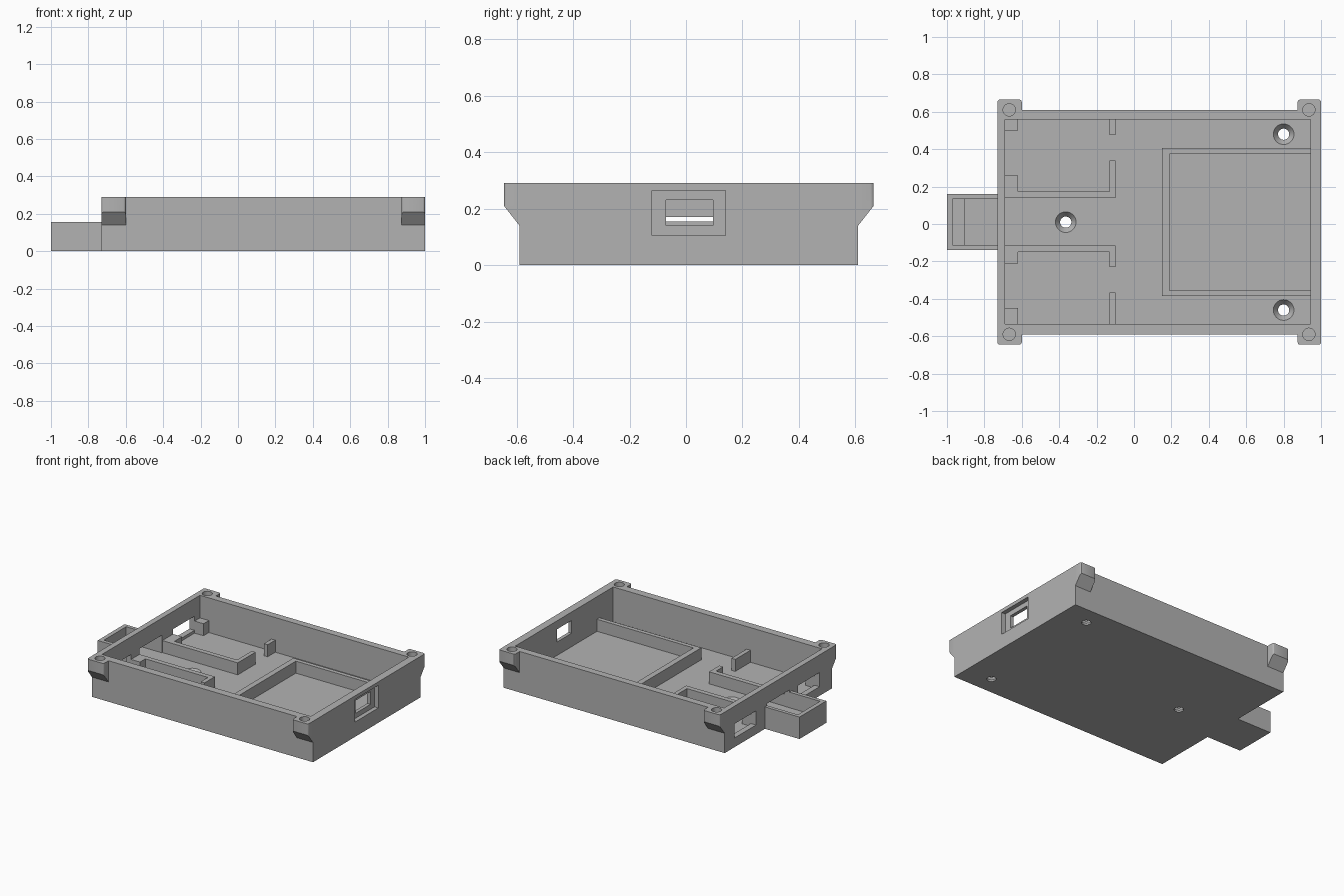
import bpy
import bmesh
import math

cube = bpy.data.objects.get("Cube")
if cube:
    bpy.data.objects.remove(cube, do_unlink=True)

# Single plain plastic colour
GREY = (0.45, 0.45, 0.45, 1.0)
plastic = bpy.data.materials.new("grey_plastic")
plastic.use_nodes = True
plastic.diffuse_color = GREY
plastic.node_tree.nodes["Principled BSDF"].inputs["Base Color"].default_value = GREY

FLOOR = 0.045      # top of the floor plate
RIM = 0.29         # top of the case walls
RIB = 0.13         # top of the inner ribs
MID_Y = 0.01       # mirror line of the case
EMBED = 0.01       # how far ribs sink into floor and walls


def add_object(name, bm):
    bmesh.ops.recalc_face_normals(bm, faces=bm.faces)
    mesh = bpy.data.meshes.new(name)
    bm.to_mesh(mesh)
    bm.free()
    mesh.materials.append(plastic)
    obj = bpy.data.objects.new(name, mesh)
    bpy.context.collection.objects.link(obj)
    return obj


def box(name, x, y, z):
    bm = bmesh.new()
    bmesh.ops.create_cube(bm, size=1)
    for v in bm.verts:
        for i, (low, high) in enumerate((x, y, z)):
            v.co[i] = low if v.co[i] < 0 else high
    return add_object(name, bm)


def cone(name, x, y, z, r_low, r_high, sides=32):
    bm = bmesh.new()
    bmesh.ops.create_cone(bm, cap_ends=True, segments=sides, radius1=r_low,
                          radius2=r_high, depth=z[1] - z[0])
    bmesh.ops.translate(bm, verts=bm.verts, vec=(x, y, sum(z) / 2))
    return add_object(name, bm)


def combine(target, tool, operation):
    mod = target.modifiers.new(operation.lower(), 'BOOLEAN')
    mod.operation = operation
    mod.solver = 'EXACT'
    mod.object = tool
    bpy.context.view_layer.objects.active = target
    bpy.ops.object.modifier_apply(modifier=mod.name)
    bpy.data.objects.remove(tool, do_unlink=True)


def corner_ear(x, side):
    # Lug with a sloped underside, extruded along x, outer edges rounded
    profile = [(0.57, 0.14), (0.60, 0.14), (0.655, 0.21), (0.655, RIM), (0.57, RIM)]
    bm = bmesh.new()
    face = bm.faces.new([bm.verts.new((x[0], MID_Y + side * y, z)) for y, z in profile])
    moved = bmesh.ops.extrude_face_region(bm, geom=[face])["geom"]
    bmesh.ops.translate(bm, vec=(x[1] - x[0], 0, 0),
                        verts=[v for v in moved if isinstance(v, bmesh.types.BMVert)])
    outer = [e for e in bm.edges
             if all(abs(v.co.y - MID_Y) > 0.65 for v in e.verts)
             and abs(e.verts[0].co.x - e.verts[1].co.x) < 0.001]
    bmesh.ops.bevel(bm, geom=outer, offset=0.012, segments=3, affect='EDGES', profile=0.5)
    return add_object("corner_ear", bm)


# Case shell: outer block, end box and screw ears, then hollowed
case = box("case_shell", (-0.73, 1.0), (-0.59, 0.61), (0, RIM))
combine(case, box("end_box", (-1.0, -0.71), (-0.14, 0.16), (0, 0.155)), 'UNION')
for side in (-1, 1):
    for x in ((-0.73, -0.60), (0.875, 1.0)):
        combine(case, corner_ear(x, side), 'UNION')

cutters = [
    box("main_cavity", (-0.69, 0.945), (-0.535, 0.56), (FLOOR, 0.4)),
    box("end_box_pocket", (-0.97, -0.65), (-0.113, 0.135), (FLOOR, 0.17)),
    box("upper_window", (-0.8, -0.65), (0.26, 0.5), (0.065, 0.165)),
    box("lower_window", (-0.8, -0.65), (-0.45, -0.21), (0.065, 0.165)),
    box("port_recess", (0.97, 1.1), (-0.12, 0.14), (0.105, 0.265)),
    box("port_hole", (0.9, 1.1), (-0.07, 0.095), (0.14, 0.23)),
]
# Blind screw holes in the ears
for x in (-0.667, 0.935):
    for side in (-1, 1):
        cutters.append(cone("ear_hole", x, MID_Y + side * 0.6, (0.2, 0.35), 0.033, 0.033))
# Countersunk holes through the floor
for x, y in ((0.8, 0.48), (0.8, -0.46), (-0.365, MID_Y)):
    cutters.append(cone("floor_hole", x, y, (-0.05, 0.05), 0.03, 0.03))
    cutters.append(cone("countersink", x, y, (0.012, FLOOR + 0.001), 0.03, 0.056))
for cutter in cutters:
    combine(case, cutter, 'DIFFERENCE')


# Inner ribs standing on the floor
def rib(name, x, y, top=RIB):
    return box(name, x, y, (FLOOR - EMBED, top))


WALL_X = -0.69 - EMBED
BACK_Y = 0.56 + EMBED
FRONT_Y = -0.535 - EMBED

# Channel rails with the posts and clips that hold the side boards
rib("back_rail", (WALL_X, -0.10), (0.14, 0.175))
rib("front_rail", (WALL_X, -0.10), (-0.15, -0.115))
for name, y in (("back_inner_post", (0.17, 0.26)), ("back_outer_post", (0.5, BACK_Y)),
                ("front_inner_post", (-0.21, -0.145)), ("front_outer_post", (FRONT_Y, -0.45))):
    rib(name, (WALL_X, -0.62), y)
for name, y in (("back_inner_clip", (0.17, 0.34)), ("back_outer_clip", (0.475, BACK_Y)),
                ("front_inner_clip", (-0.23, -0.145)), ("front_outer_clip", (FRONT_Y, -0.365))):
    rib(name, (-0.13, -0.10), y)

# Three-sided tray frame against the port wall
rib("tray_end", (0.15, 0.19), (-0.385, 0.405))
rib("tray_back", (0.18, 0.95), (0.375, 0.405))
rib("tray_front", (0.18, 0.95), (-0.385, -0.355))

# Low ledge in the end box
rib("end_box_ledge", (-0.975, -0.905), (-0.12, 0.14), 0.09)

# Smooth the round holes only
bpy.ops.object.select_all(action='DESELECT')
case.select_set(True)
bpy.context.view_layer.objects.active = case
bpy.ops.object.shade_smooth_by_angle(angle=math.radians(30))
